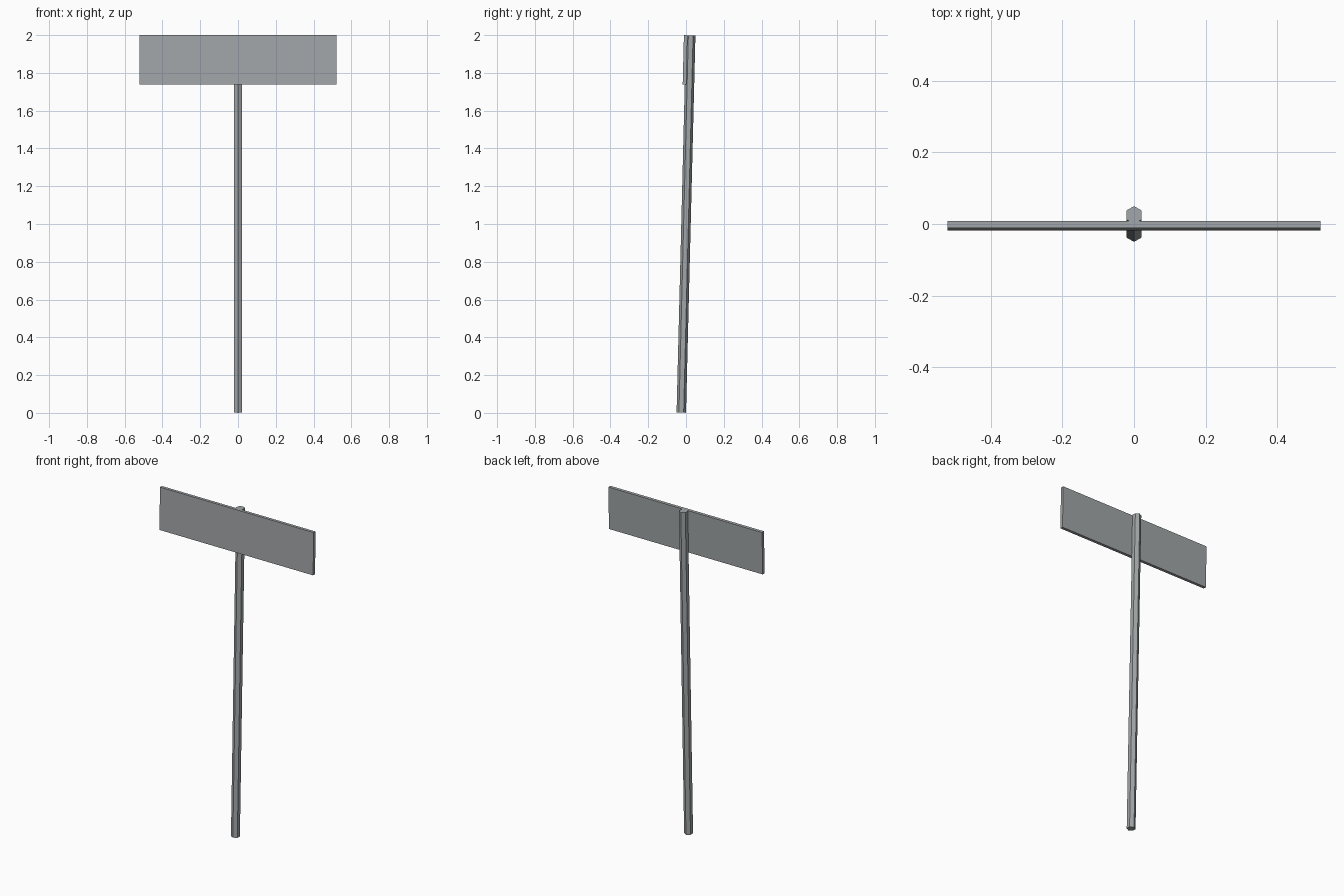
import bpy
import math
from mathutils import Matrix, Vector

cube = bpy.data.objects.get("Cube")
if cube:
    bpy.data.objects.remove(cube, do_unlink=True)

metal = bpy.data.materials.new("grey_metal")
metal.use_nodes = True
metal.diffuse_color = (0.36, 0.38, 0.39, 1)
metal.node_tree.nodes["Principled BSDF"].inputs["Base Color"].default_value = metal.diffuse_color

LEAN = math.atan(0.025)
tilt = Matrix.Rotation(-LEAN, 4, "X")
centre = Vector((0, 0, 1))


def finish(name, offset):
    """Name and colour the part, then lean it back about the model centre."""
    part = bpy.context.object
    part.name = name
    part.data.materials.append(metal)
    part.data.transform(tilt @ Matrix.Translation(offset))
    part.location = centre


# Six-sided pole, corners to the front and back
bpy.ops.mesh.primitive_cylinder_add(vertices=6, radius=0.025, depth=1.998)
finish("pole", Vector((0, 0, 0)))

# Flat sign panel fixed to the front of the pole, flush with its top
bpy.ops.mesh.primitive_cube_add(size=1)
bpy.context.object.data.transform(Matrix.Diagonal((1.044, 0.019, 0.26, 1)))
finish("sign_panel", Vector((0, -0.0265, 0.869)))
